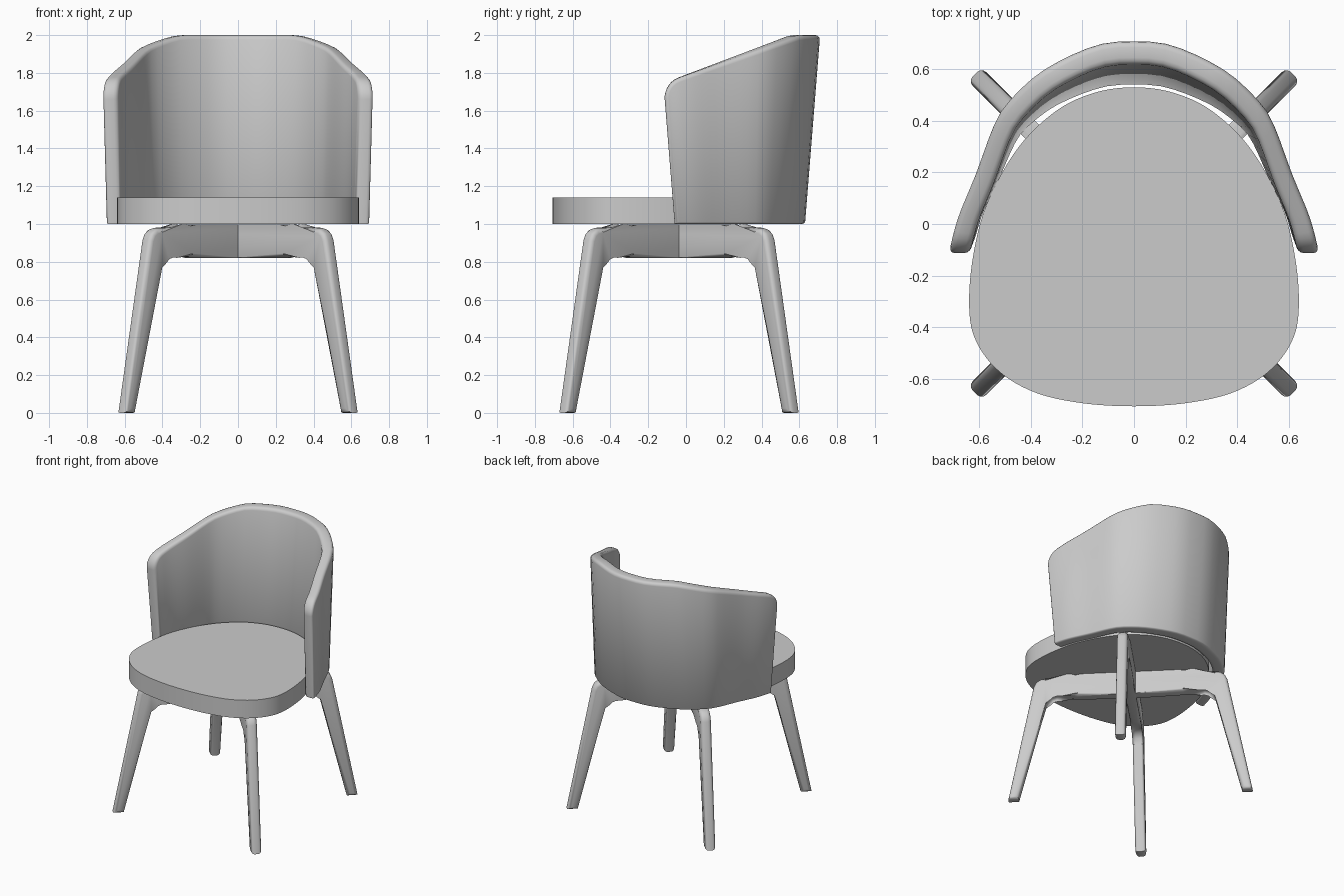
import bpy, bmesh, math
from mathutils import Vector

cube = bpy.data.objects.get("Cube")
if cube:
    bpy.data.objects.remove(cube, do_unlink=True)

grey = bpy.data.materials.new("light_grey")
grey.use_nodes = True
COLOUR = (0.6, 0.6, 0.6, 1)
grey.diffuse_color = COLOUR
grey.node_tree.nodes["Principled BSDF"].inputs["Base Color"].default_value = COLOUR


def finish(name, bm, angle=40):
    bmesh.ops.recalc_face_normals(bm, faces=bm.faces)
    mesh = bpy.data.meshes.new(name)
    bm.to_mesh(mesh)
    bm.free()
    mesh.materials.append(grey)
    obj = bpy.data.objects.new(name, mesh)
    bpy.context.collection.objects.link(obj)
    bpy.ops.object.select_all(action='DESELECT')
    obj.select_set(True)
    bpy.context.view_layer.objects.active = obj
    bpy.ops.object.shade_smooth_by_angle(angle=math.radians(angle))
    return obj


def spline(points, steps=6):
    """Smooth curve through half-outline points that start and end on x = 0 or are open."""
    p = [Vector(q) for q in points]
    first = Vector((-p[1].x, p[1].y))
    last = Vector((-p[-2].x, p[-2].y)) if p[-1].x == 0 else 2 * p[-1] - p[-2]
    p = [first] + p + [last]
    out = []
    for a, b, c, d in zip(p, p[1:], p[2:], p[3:]):
        for k in range(steps):
            t = k / steps
            out.append(0.5 * (2 * b + (c - a) * t + (2 * a - 5 * b + 4 * c - d) * t * t
                              + (3 * b - a - 3 * c + d) * t ** 3))
    return out + [p[-2]]


def mirrored(half):
    return list(half) + [Vector((-q[0], q[1])) for q in reversed(half) if q[0] > 1e-6]


def prism(outline, place, near, far):
    """Extrude a closed outline between two depths; return the two caps as well."""
    bm = bmesh.new()
    rings = [[bm.verts.new(place(q, depth)) for q in outline] for depth in (near, far)]
    caps = [bm.faces.new(ring) for ring in rings]
    n = len(outline)
    for i in range(n):
        j = (i + 1) % n
        bm.faces.new((rings[0][i], rings[0][j], rings[1][j], rings[1][i]))
    return bm, caps


def round_caps(bm, caps, radius, segments):
    edges = {e for f in caps for e in f.edges}
    bmesh.ops.bevel(bm, geom=list(edges), offset=radius, segments=segments,
                    profile=0.5, affect='EDGES')


# Seat cushion
seat_half = spline([(0, -0.707), (0.2, -0.695), (0.38, -0.655), (0.52, -0.575), (0.61, -0.46),
                    (0.639, -0.33), (0.625, -0.13), (0.57, 0.08), (0.45, 0.295),
                    (0.3, 0.44), (0.15, 0.51), (0, 0.53)])
bm, caps = prism(mirrored(seat_half), lambda q, z: (q.x, q.y, z), 1.0, 1.14)
round_caps(bm, caps, 0.035, 4)
finish("seat", bm)

# Wraparound backrest: a plan curve from the back centre to the arm front, in unit size
plan = spline([(0, 1), (0.21, 0.98), (0.48, 0.87), (0.66, 0.735), (0.745, 0.625),
               (0.85, 0.385), (0.945, 0.18), (1, 0)], 12)
lengths = [0]
for a, b in zip(plan, plan[1:]):
    lengths.append(lengths[-1] + (b - a).length)
REACH = 0.78 * lengths[-1]
CORNER = 0.085


def plan_at(s):
    target = min(abs(s) / REACH, 1) * lengths[-1]
    for i in range(1, len(plan)):
        if lengths[i] >= target - 1e-9:
            t = (target - lengths[i - 1]) / (lengths[i] - lengths[i - 1])
            q = plan[i - 1].lerp(plan[i], t)
            return math.copysign(q.x, s), q.y
    return math.copysign(plan[-1].x, s), plan[-1].y


def shell_point(s, z, w):
    """w runs from 0 on the inner face to 1 on the outer face."""
    h = z - 1
    x, y = plan_at(s)
    front = -0.06 - 0.08 * h
    back = 0.63 + 0.08 * h - 0.09 * (1 - w)
    width = 0.70 + 0.028 * h - 0.082 * (1 - w)
    return Vector((x * width, front + y * (back - front), z))


def rim_height(s, inset):
    z = 1.9
    for _ in range(4):
        z = min(2.0, 1.787 + 0.348 * shell_point(s, z, 1).y)
    r = CORNER - inset
    d = REACH - inset - abs(s)
    drop = r - math.sqrt(max(0, r * r - (r - d) ** 2)) if d < r else 0
    return z - inset - drop


bm = bmesh.new()
COLUMNS = 56
ROUND = 0.024
layers = []
# Rounded edge: insets shrink then grow while crossing the thickness
arc = [math.radians(a) for a in (0, 30, 60, 90)]
section = [(ROUND * (1 - math.sin(a)), 0.28 * (1 - math.cos(a))) for a in arc]
section += [(i, 1 - w) for i, w in reversed(section)]
for inset, w in section:
    low, high = [], []
    for k in range(COLUMNS + 1):
        s = (REACH - inset) * math.sin((k / COLUMNS - 0.5) * math.pi)
        low.append(bm.verts.new(shell_point(s, 1.0 + inset * 0.4, w)))
        high.append(bm.verts.new(shell_point(s, rim_height(s, inset), w)))
    layers.append((low, high))
for (l0, h0), (l1, h1) in zip(layers, layers[1:]):
    ring0, ring1 = l0 + h0[::-1], l1 + h1[::-1]
    for i in range(len(ring0)):
        j = (i + 1) % len(ring0)
        bm.faces.new((ring0[i], ring0[j], ring1[j], ring1[i]))
for low, high in (layers[0], layers[-1]):
    for i in range(COLUMNS):
        bm.faces.new((low[i], low[i + 1], high[i + 1], high[i]))
finish("backrest", bm)

# Two arched leg frames crossing under the seat
upper = [(0, 0.997), (0.35, 0.997), (0.39, 0.99), (0.44, 0.98), (0.61, 0.98), (0.645, 0.972),
         (0.675, 0.95), (0.692, 0.915), (0.873, 0)]
lower = [(0.797, 0), (0.605, 0.77), (0.59, 0.81), (0.565, 0.835), (0.53, 0.846), (0.49, 0.845),
         (0.38, 0.82), (0, 0.82)]
frame_outline = mirrored([Vector(q) for q in upper + lower])
# Start on the top centre, so the mirrored half closes the loop
for name, turn in (("leg_frame_a", 45), ("leg_frame_b", -45)):
    c, s = math.cos(math.radians(turn)), math.sin(math.radians(turn))
    bm, caps = prism(frame_outline,
                     lambda q, d: (q.x * c - d * s, q.x * s + d * c - 0.037, q.y),
                     -0.038, 0.038)
    round_caps(bm, caps, 0.024, 3)
    finish(name, bm, 50)
